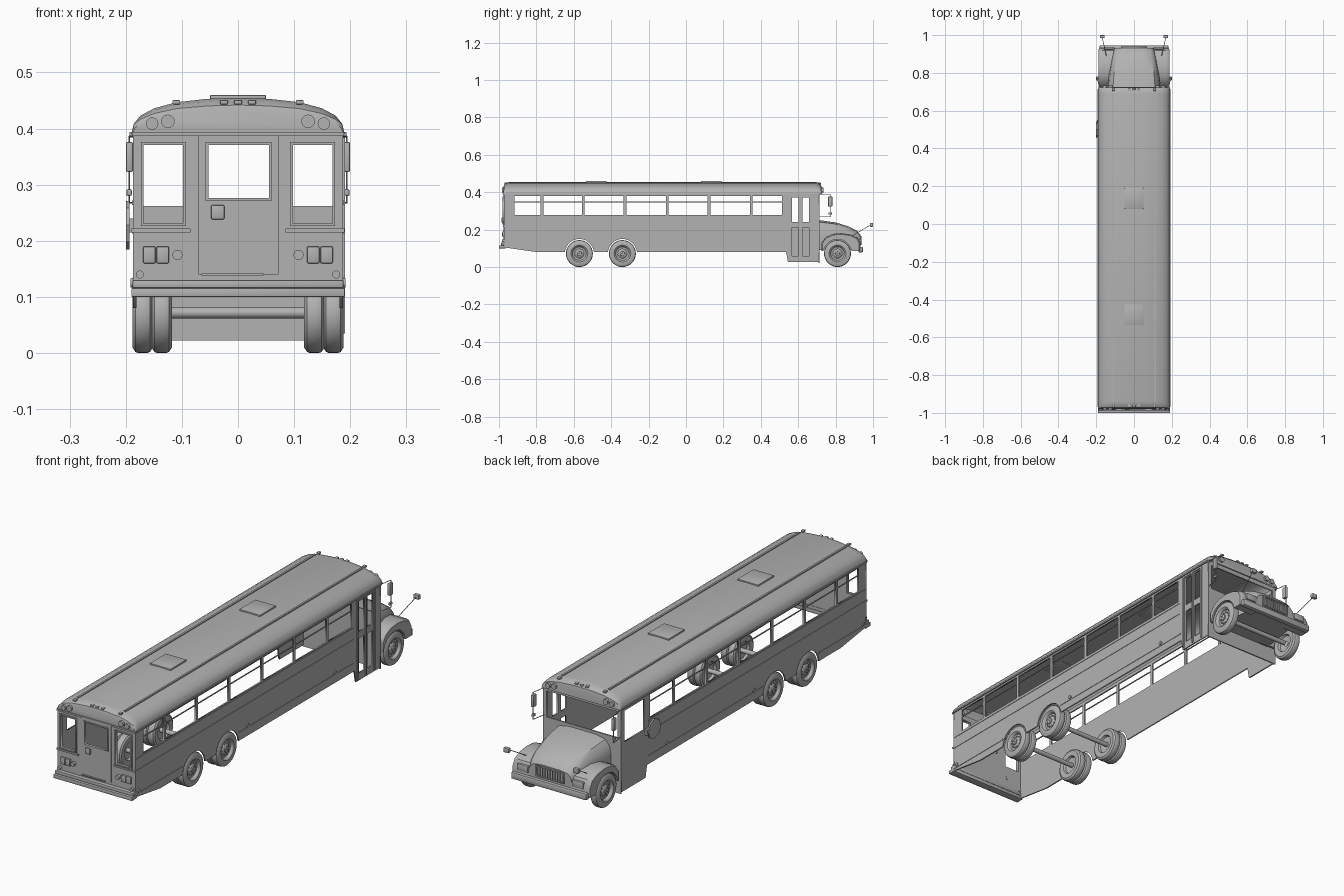
import bpy, bmesh, math
from mathutils import Matrix, Vector

old = bpy.data.objects.get("Cube")
if old:
    bpy.data.objects.remove(old)

grey = bpy.data.materials.new("plain_grey")
grey.use_nodes = True
grey.diffuse_color = (0.45, 0.45, 0.45, 1)
grey.node_tree.nodes["Principled BSDF"].inputs["Base Color"].default_value = (0.45, 0.45, 0.45, 1)


def add(name, mesh, smooth=False):
    obj = bpy.data.objects.new(name, mesh)
    bpy.context.collection.objects.link(obj)
    mesh.materials.clear()
    mesh.materials.append(grey)
    if smooth:
        bpy.ops.object.select_all(action="DESELECT")
        obj.select_set(True)
        bpy.context.view_layer.objects.active = obj
        bpy.ops.object.shade_smooth_by_angle(angle=math.radians(35))
    return obj


def finish(name, bm, smooth=False):
    bmesh.ops.recalc_face_normals(bm, faces=bm.faces)
    mesh = bpy.data.meshes.new(name)
    bm.to_mesh(mesh)
    bm.free()
    return add(name, mesh, smooth)


def box(name, x, y, z, bevel=0):
    """Box from (min, max) ranges."""
    bm = bmesh.new()
    bmesh.ops.create_cube(bm, size=1)
    for v in bm.verts:
        v.co = [sum(r) / 2 + c * (r[1] - r[0]) for r, c in zip((x, y, z), v.co)]
    if bevel:
        bmesh.ops.bevel(bm, geom=bm.edges[:], offset=bevel, segments=2, affect="EDGES", profile=0.5)
    return finish(name, bm, bevel > 0)


def rod(name, a, b, r, sides=16):
    a, b = Vector(a), Vector(b)
    bm = bmesh.new()
    turn = (b - a).to_track_quat("Z", "Y").to_matrix().to_4x4()
    bmesh.ops.create_cone(bm, cap_ends=True, segments=sides, radius1=r, radius2=r,
                          depth=(b - a).length, matrix=Matrix.Translation((a + b) / 2) @ turn)
    return finish(name, bm, True)


def loft(name, rings, closed=True, caps=True):
    bm = bmesh.new()
    rows = [[bm.verts.new(p) for p in ring] for ring in rings]
    n = len(rows[0])
    for p, q in zip(rows, rows[1:]):
        for i in range(n if closed else n - 1):
            j = (i + 1) % n
            bm.faces.new((p[i], p[j], q[j], q[i]))
    if caps:
        bm.faces.new(rows[0])
        bm.faces.new(rows[-1])
    return finish(name, bm, True)


def panel(name, outline, holes, thick, axis, pos):
    """Flat sheet with openings, standing across the x or y axis."""
    curve = bpy.data.curves.new(name, "CURVE")
    curve.dimensions, curve.fill_mode, curve.extrude = "2D", "BOTH", thick / 2
    for loop in [outline] + holes:
        sp = curve.splines.new("POLY")
        sp.points.add(len(loop) - 1)
        sp.use_cyclic_u = True
        for pt, (a, b) in zip(sp.points, loop):
            pt.co = (a, b, 0, 1)
    tmp = bpy.data.objects.new(name + "_outline", curve)
    bpy.context.collection.objects.link(tmp)
    deps = bpy.context.evaluated_depsgraph_get()
    mesh = bpy.data.meshes.new_from_object(tmp.evaluated_get(deps))
    bpy.data.objects.remove(tmp)
    if axis == "x":
        m = Matrix(((0, 0, 1, pos), (1, 0, 0, 0), (0, 1, 0, 0), (0, 0, 0, 1)))
    else:
        m = Matrix(((1, 0, 0, 0), (0, 0, -1, pos), (0, 1, 0, 0), (0, 0, 0, 1)))
    mesh.transform(m)
    return add(name, mesh)


def rect(a0, a1, b0, b1):
    return [(a0, b0), (a1, b0), (a1, b1), (a0, b1)]


def arch(cy, r, base, steps=16, cz=0.072):
    """Points over a wheel, rear to front."""
    t0 = math.asin((base - cz) / r)
    angles = [math.pi - t0 - (math.pi - 2 * t0) * i / steps for i in range(steps + 1)]
    return [(cy + r * math.cos(t), cz + r * math.sin(t)) for t in angles]


REAR, FRONT = (-0.57, -0.34), 0.81
SIDES = ((1, "right_side"), (-1, "left_side"))

# Side walls with window openings and wheel arches
posts = [-0.925, -0.77, -0.55, -0.326, -0.10, 0.123, 0.348, 0.52]
windows = [rect(a + 0.007, b - 0.007, 0.278, 0.38) for a, b in zip(posts, posts[1:])]
outline = [(-0.972, 0.395), (-0.972, 0.105), (-0.8, 0.08)]
for c in REAR:
    outline += arch(c, 0.078, 0.08)
outline += [(0.535, 0.08), (0.545, 0.028), (0.712, 0.028), (0.712, 0.395)]
door = [rect(a, a + 0.036, lo, hi) for a in (0.566, 0.622) for lo, hi in ((0.06, 0.21), (0.24, 0.372))]
driver = [rect(0.555, 0.69, 0.24, 0.375)]
for s, side in SIDES:
    panel(side + "_wall", outline, windows + (door if s > 0 else driver), 0.006, "x", s * 0.184)
    box(side + "_window_rail", sorted((s * 0.182, s * 0.186)), (-0.925, 0.52), (0.346, 0.35))
    for z in (0.268, 0.217):
        box(side + "_rub_rail", sorted((s * 0.186, s * 0.189)), (-0.97, 0.525), (z - 0.004, z + 0.004))
    for a, b in ((-0.97, -0.645), (-0.265, 0.53)):
        box(side + "_skirt_rail", sorted((s * 0.186, s * 0.189)), (a, b), (0.112, 0.118))
    box(side + "_drip_rail", sorted((s * 0.184, s * 0.193)), (-0.97, 0.715), (0.387, 0.394))
    for y in (-0.95, -0.2, 0.4):
        rod(side + "_marker", (s * 0.186, y, 0.125), (s * 0.192, y, 0.125), 0.008)

# Entrance door seams and frame
for y in (0.552, 0.612, 0.67):
    box("door_post", (0.186, 0.191), (y - 0.004, y + 0.004), (0.035, 0.38))
box("door_header", (0.186, 0.191), (0.548, 0.674), (0.376, 0.384))

# Roof shell with rounded ends
half = [(0.19, 0), (0.186, 0.018), (0.174, 0.033), (0.15, 0.046), (0.11, 0.057), (0.055, 0.063)]
section = half + [(0, 0.065)] + [(-x, z) for x, z in reversed(half)]
stations = [(-0.976, 0.99, 0.6), (-0.972, 1, 0.8), (-0.96, 1, 0.93), (-0.94, 1, 1),
            (0.69, 1, 1), (0.71, 1, 0.93), (0.722, 1, 0.75), (0.726, 0.99, 0.4)]
loft("roof", [[(x * w, y, 0.39 + z * h) for x, z in section] for y, w, h in stations], closed=False)
for x in (-0.112, 0.112):
    box("roof_seam", (x - 0.004, x + 0.004), (-0.94, 0.69), (0.444, 0.451))
for y in (-0.48, 0.135):
    box("roof_hatch", (-0.05, 0.05), (y - 0.055, y + 0.055), (0.452, 0.46), 0.002)

# Rear wall, emergency door and bumper
side_panes = [rect(s * 0.133 - 0.036, s * 0.133 + 0.036, 0.23, 0.372) for s in (1, -1)]
pane = rect(-0.054, 0.056, 0.275, 0.372)
panel("rear_wall", rect(-0.187, 0.187, 0.105, 0.395), side_panes + [pane], 0.006, "y", -0.97)
panel("rear_door", rect(-0.07, 0.072, 0.14, 0.387), [pane], 0.004, "y", -0.975)
for x, hw, lo, hi in ((-0.133, 0.04, 0.226, 0.376), (0.133, 0.04, 0.226, 0.376), (0.001, 0.059, 0.271, 0.376)):
    panel("window_frame", rect(x - hw, x + hw, lo, hi),
          [rect(x - hw + 0.005, x + hw - 0.005, lo + 0.005, hi - 0.005)], 0.008, "y", -0.977)
box("rear_door_handle", (-0.048, -0.024), (-0.986, -0.976), (0.238, 0.264), 0.003)
box("rear_door_sill", (-0.065, 0.045), (-0.982, -0.975), (0.138, 0.142))
box("rear_cornice", (-0.189, 0.189), (-0.98, -0.97), (0.387, 0.394))
box("rear_bumper", (-0.19, 0.19), (-1.0, -0.965), (0.1, 0.116), 0.002)
box("rear_bumper_step", (-0.188, 0.188), (-0.99, -0.965), (0.116, 0.13), 0.002)
for s in (1, -1):
    box("rear_trim", sorted((s * 0.085, s * 0.19)), (-0.978, -0.97), (0.215, 0.222))
    for x in (0.134, 0.158):
        box("tail_lamp", (s * x - 0.011, s * x + 0.011), (-0.982, -0.972), (0.16, 0.19), 0.002)
    for x, z, r in ((0.108, 0.175, 0.009), (0.175, 0.14, 0.007), (0.153, 0.409, 0.011), (0.125, 0.413, 0.012)):
        rod("rear_round_lamp", (s * x, -0.985, z), (s * x, -0.965, z), r, 20)
        if z > 0.4:
            rod("front_round_lamp", (s * x, 0.715, z), (s * x, 0.734, z), r, 20)
for x in (-0.11, -0.025, 0, 0.025, 0.11):
    for y in (-0.963, 0.713):
        box("roof_marker", (x - 0.007, x + 0.007), (y - 0.008, y + 0.008), (0.443, 0.451), 0.002)

# Front wall with the windshield opening
panel("front_wall", rect(-0.187, 0.187, 0.022, 0.395), [rect(-0.17, 0.17, 0.262, 0.376)], 0.006, "y", 0.712)

# Hood, grille and front bumper
hood_half = [(1, 0), (1, 0.55), (0.95, 0.78), (0.8, 0.93), (0.45, 0.99)]
hood_section = hood_half + [(-x, z) for x, z in reversed(hood_half)]
noses = [(0.712, 0.14, 0.252), (0.8, 0.132, 0.24), (0.87, 0.12, 0.218), (0.915, 0.11, 0.195), (0.933, 0.102, 0.172)]
loft("hood", [[(x * w, y, 0.09 + z * (t - 0.09)) for x, z in hood_section] for y, w, t in noses])
panel("grille_frame", rect(-0.068, 0.068, 0.118, 0.166), [rect(-0.062, 0.062, 0.123, 0.161)], 0.008, "y", 0.935)
for i in range(11):
    box("grille_bar", (-0.061 + i * 0.012, -0.059 + i * 0.012), (0.932, 0.938), (0.123, 0.161))
box("front_bumper", (-0.182, 0.182), (0.922, 0.946), (0.078, 0.108), 0.006)

# Fenders, headlamps and mirrors
fender = [(0.725, 0.085), (0.725, 0.13), (0.748, 0.16), (0.785, 0.177), (0.83, 0.181),
          (0.88, 0.174), (0.918, 0.157), (0.933, 0.13), (0.933, 0.085)]
opening = arch(FRONT, 0.076, 0.085)[::-1]
for s, side in SIDES:
    rings = []
    for x, k in ((0.09, 1), (0.168, 1), (0.18, 0.985), (0.187, 0.94)):
        crown = [(FRONT + (y - FRONT) * k, 0.085 + (z - 0.085) * k) for y, z in fender]
        rings.append([(s * x, y, z) for y, z in crown + opening])
    loft(side + "_fender", rings)
    box(side + "_headlamp", sorted((s * 0.105, s * 0.16)), (0.925, 0.938), (0.118, 0.148), 0.004)
    box(side + "_mirror", sorted((s * 0.187, s * 0.2)), (0.76, 0.782), (0.323, 0.376), 0.003)
    box(side + "_small_mirror", sorted((s * 0.189, s * 0.199)), (0.762, 0.78), (0.28, 0.292), 0.003)
    frame = [(s * 0.183, 0.715, 0.386), (s * 0.194, 0.775, 0.386), (s * 0.194, 0.775, 0.268), (s * 0.183, 0.715, 0.268)]
    for a, b in zip(frame, frame[1:]):
        rod(side + "_mirror_arm", a, b, 0.0015, 8)
    rod(side + "_cross_mirror_arm", (s * 0.145, 0.885, 0.165), (s * 0.168, 0.986, 0.225), 0.0015, 8)
    box(side + "_cross_mirror", sorted((s * 0.155, s * 0.181)), (0.984, 1.0), (0.215, 0.235), 0.003)

# Stop paddle on the driver's side
rod("stop_paddle", (-0.193, 0.5, 0.228), (-0.2, 0.5, 0.228), 0.043, 8)
box("stop_paddle_hinge", (-0.197, -0.186), (0.535, 0.55), (0.215, 0.24))

# Wheels turned from a (radius, offset) profile, with hub, bolts and axles
tire = [(0.04, 0.004), (0.045, 0), (0.062, 0), (0.07, 0.005), (0.072, 0.01),
        (0.072, 0.026), (0.07, 0.031), (0.062, 0.036), (0.04, 0.034)]
dish = [(0.04, 0.004), (0.036, 0.012), (0.026, 0.014), (0.02, 0.008), (0.013, 0.006), (0.012, 0.002), (0.002, 0.002)]
back = [(0.04, 0.034), (0.036, 0.024), (0.01, 0.02)]


def turned(name, profile, s, outer, y):
    angles = [math.tau * i / 32 for i in range(32)]
    return loft(name, [[(s * (outer - d), y + r * math.cos(t), 0.072 + r * math.sin(t)) for t in angles]
                       for r, d in profile], caps=False)


for y in REAR + (FRONT,):
    rod("axle", (-0.155, y, 0.072), (0.155, y, 0.072), 0.01)
    for s, side in SIDES:
        for outer in ((0.188,) if y == FRONT else (0.188, 0.154)):
            for part, profile in (("_tire", tire), ("_rim", dish), ("_wheel_back", back)):
                turned(side + part, profile, s, outer, y)
        for i in range(10):
            t = math.tau * i / 10
            py, pz = y + 0.026 * math.cos(t), 0.072 + 0.026 * math.sin(t)
            rod(side + "_wheel_bolt", (s * 0.172, py, pz), (s * 0.179, py, pz), 0.003, 6)
